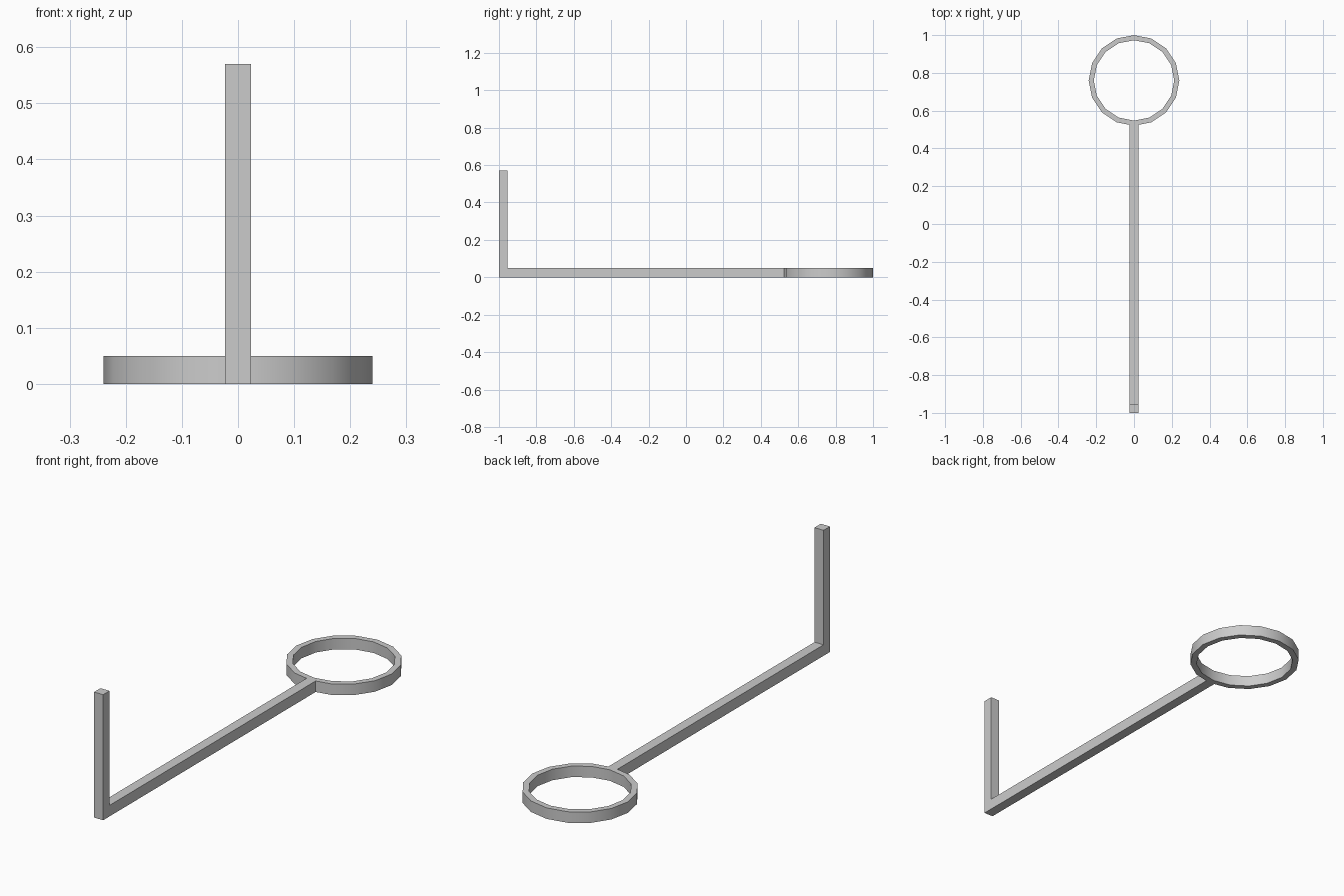
import bpy, bmesh, math

if "Cube" in bpy.data.objects:
    bpy.data.objects.remove(bpy.data.objects["Cube"])

W = 0.0228            # half width of the square bar
H = 0.05              # bar and ring height
R_OUT, R_IN, RING_Y, SIDES = 0.24, 0.213, 0.76, 16


def finish(name, bm):
    bmesh.ops.recalc_face_normals(bm, faces=bm.faces[:])
    mesh = bpy.data.meshes.new(name)
    bm.to_mesh(mesh)
    bm.free()
    obj = bpy.data.objects.new(name, mesh)
    bpy.context.collection.objects.link(obj)
    return obj


# Bent bar: L profile swept across x, its far end shaped to meet the ring's facets
bm = bmesh.new()
tip = RING_Y - R_OUT
sections = []
for x in (-W, 0, W):
    end = tip + abs(x) * math.tan(math.pi / SIDES)
    profile = [(-1, 0), (end, 0), (end, H), (-1 + 2 * W, H),
               (-1 + 2 * W, 0.57), (-1, 0.57)]
    sections.append([bm.verts.new((x, y, z)) for y, z in profile])
for a, b in zip(sections, sections[1:]):
    for i in range(len(a)):
        j = (i + 1) % len(a)
        bm.faces.new((a[i], a[j], b[j], b[i]))
bm.faces.new(sections[0])
bm.faces.new(sections[-1])
finish("bent_bar", bm)

# Ring: rectangular cross-section turned around a vertical axis
bm = bmesh.new()
loops = []
for k in range(SIDES):
    t = 2 * math.pi * k / SIDES
    loops.append([bm.verts.new((r * math.cos(t), RING_Y + r * math.sin(t), z))
                  for r, z in ((R_OUT, 0), (R_OUT, H), (R_IN, H), (R_IN, 0))])
for k in range(SIDES):
    a, b = loops[k], loops[(k + 1) % SIDES]
    for i in range(4):
        j = (i + 1) % 4
        bm.faces.new((a[i], a[j], b[j], b[i]))
ring = finish("ring", bm)
bpy.context.view_layer.objects.active = ring
ring.select_set(True)
bpy.ops.object.shade_smooth_by_angle(angle=math.radians(30))
